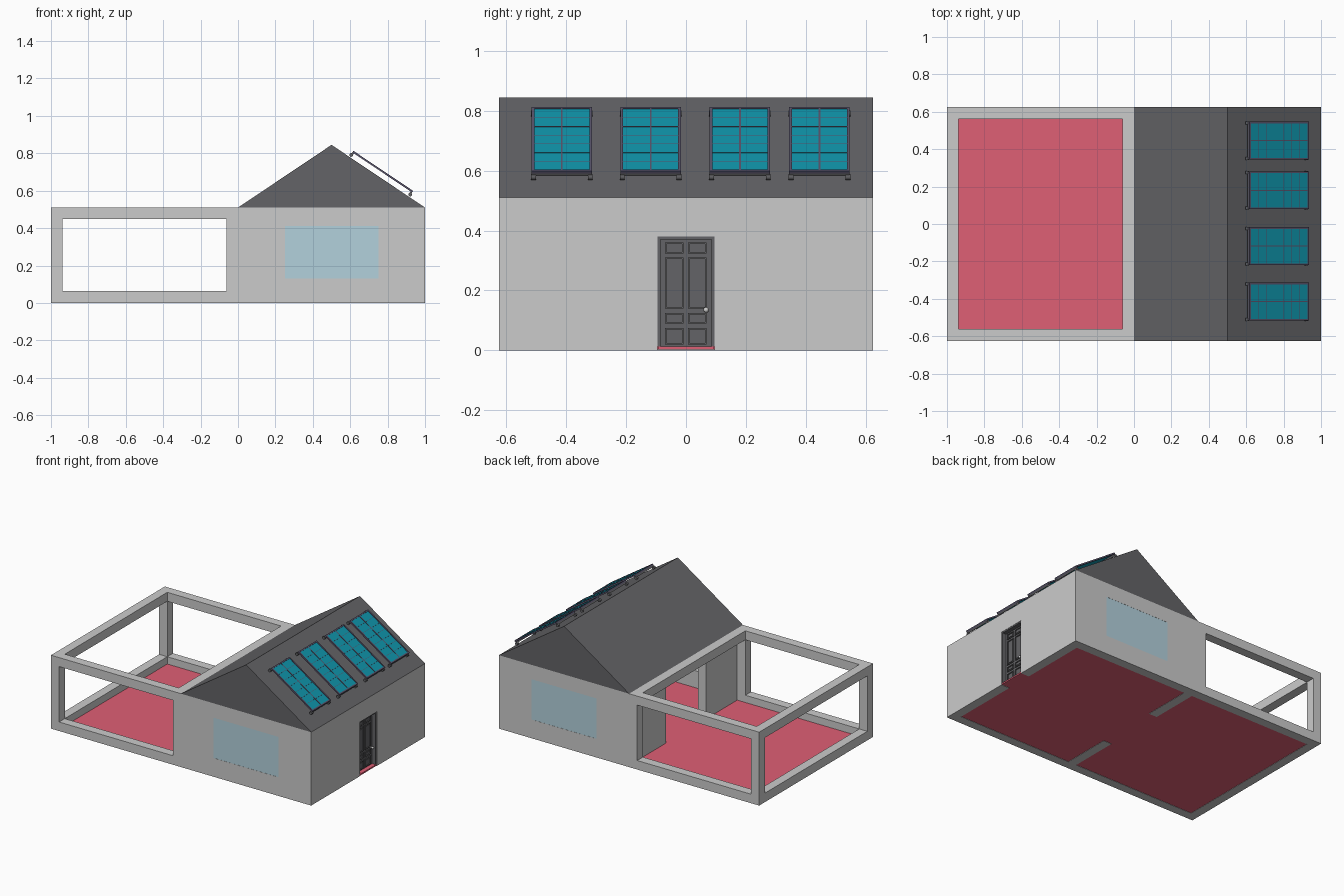
import bpy, bmesh, math
from mathutils import Matrix, Vector

if "Cube" in bpy.data.objects:
    bpy.data.objects.remove(bpy.data.objects["Cube"])

W, H, D, T = 1.0, 0.51, 0.625, 0.0625   # half length, wall height, half depth, wall thickness
RIDGE = 0.845


def colour(name, rgb):
    m = bpy.data.materials.new(name)
    m.diffuse_color = (*rgb, 1)
    m.use_nodes = True
    m.node_tree.nodes["Principled BSDF"].inputs["Base Color"].default_value = m.diffuse_color
    return m


RED = colour("red_floor", (0.74, 0.115, 0.178))
DARK = colour("dark_grey", (0.127, 0.127, 0.135))
PURPLE = colour("frame_slate", (0.10, 0.09, 0.15))
TEAL = colour("solar_teal", (0.005, 0.30, 0.41))
GLASS = colour("glass_blue", (0.45, 0.64, 0.72))


def finish(name, bm, mat=None):
    bmesh.ops.recalc_face_normals(bm, faces=bm.faces)
    me = bpy.data.meshes.new(name)
    bm.to_mesh(me)
    bm.free()
    ob = bpy.data.objects.new(name, me)
    bpy.context.collection.objects.link(ob)
    if mat:
        me.materials.append(mat)
    return ob


def add_box(bm, x0, x1, y0, y1, z0, z1):
    m = Matrix.Translation(((x0 + x1) / 2, (y0 + y1) / 2, (z0 + z1) / 2))
    bmesh.ops.create_cube(bm, size=1, matrix=m @ Matrix.Diagonal((x1 - x0, y1 - y0, z1 - z0, 1)))


def boxes(name, items, mat=None, matrix=None):
    bm = bmesh.new()
    for b in items:
        add_box(bm, *b)
    if matrix:
        bm.transform(matrix)
    return finish(name, bm, mat)


# Walls and open patio frame: one block with the rooms and openings cut out
walls = boxes("walls", [(-W, W, -D, D, 0, H)])
i, top = D - T, H - T
cuts = {
    "cut_patio": (-W + T, -T, -i, i, -1, 2),
    "cut_under_beam": (-T - 0.01, 0, -i, i, -1, top),
    "cut_room": (T, W - T, -i, i, -1, 2),
    "cut_doorway": (-0.02, T + 0.02, -0.22, 0.22, -1, top),
    "cut_patio_sides": (-W + T, -T, -1, 1, T, top),
    "cut_patio_end": (-2, -W + 0.1, -i, i, T, top),
    "cut_windows": (0.25, 0.75, -1, 1, 0.13, 0.41),
    "cut_front_door": (W - 0.1, 2, -0.095, 0.095, -1, 0.38),
}
for name, b in cuts.items():
    c = boxes(name, [b])
    c.hide_render = True
    c.hide_set(True)
    c.display_type = 'WIRE'
    mod = walls.modifiers.new(name, 'BOOLEAN')
    mod.operation, mod.solver, mod.object = 'DIFFERENCE', 'EXACT', c

# Floor, fitted around the dividing wall and running under the door
boxes("floor", [(-W + T, 0, -i, i, 0.002, 0.012),
                (0, T, -0.22, 0.22, 0.002, 0.012),
                (T, W - T, -i, i, 0.002, 0.012),
                (W - T, W - 0.001, -0.094, 0.094, 0.002, 0.012)], RED)

# Gable roof: triangle profile extruded front to back
bm = bmesh.new()
tri = bm.faces.new([bm.verts.new(p) for p in ((0, -D, H), (W, -D, H), (W / 2, -D, RIDGE))])
ext = bmesh.ops.extrude_face_region(bm, geom=[tri])
bmesh.ops.translate(bm, vec=(0, 2 * D, 0), verts=[v for v in ext["geom"] if isinstance(v, bmesh.types.BMVert)])
finish("gable_roof", bm, DARK)

# Window panes, front and back
for side, s in (("front", -1), ("back", 1)):
    y0, y1 = sorted((s * 0.605, s * 0.624))
    boxes(side + "_window_glass", [(0.25, 0.75, y0, y1, 0.13, 0.41)], GLASS)

# Door: casing, leaf and raised panels with mouldings
parts = [(0.945, 0.998, -0.095, -0.086, 0.012, 0.38),
         (0.945, 0.998, 0.086, 0.095, 0.012, 0.38),
         (0.945, 0.998, -0.086, 0.086, 0.371, 0.38),
         (0.945, 0.970, -0.086, 0.086, 0.012, 0.371)]
for y0, y1 in ((-0.07, -0.008), (0.006, 0.068)):
    for z0, z1 in ((0.02, 0.075), (0.09, 0.125), (0.14, 0.31), (0.323, 0.36)):
        m = 0.005
        parts += [(0.970, 0.976, y0, y1, z0, z0 + m), (0.970, 0.976, y0, y1, z1 - m, z1),
                  (0.970, 0.976, y0, y0 + m, z0 + m, z1 - m), (0.970, 0.976, y1 - m, y1, z0 + m, z1 - m),
                  (0.970, 0.974, y0 + 0.01, y1 - 0.01, z0 + 0.01, z1 - 0.01)]
boxes("front_door", parts, DARK)

# Door knob
bm = bmesh.new()
bmesh.ops.create_uvsphere(bm, u_segments=16, v_segments=10, radius=0.009,
                          matrix=Matrix.Translation((0.988, 0.067, 0.135)))
bmesh.ops.create_cone(bm, cap_ends=True, segments=12, radius1=0.004, radius2=0.004, depth=0.016,
                      matrix=Matrix.Translation((0.977, 0.067, 0.135)) @ Matrix.Rotation(math.pi / 2, 4, 'Y'))
knob = finish("door_knob", bm)
for p in knob.data.polygons:
    p.use_smooth = True

# Solar panels, built flat then tilted to the right roof slope
tilt = math.atan2(RIDGE - H, W / 2)
L, B, t = 0.192, 0.101, 0.009   # half length, half width, border width
for n, y in enumerate((-0.415, -0.118, 0.18, 0.446), 1):
    place = Matrix.Translation((0.774, y, 0.702)) @ Matrix.Rotation(tilt, 4, 'Y')
    boxes(f"solar_cells_{n}", [(-L + t, L - t, -B + t, B - t, -0.003, 0.002)], TEAL, place)
    bars = [(-L, L, -B, -B + t, -0.005, 0.005), (-L, L, B - t, B, -0.005, 0.005),
            (-L, -L + t, -B + t, B - t, -0.005, 0.005), (L - t, L, -B + t, B - t, -0.005, 0.005),
            (-L + t, L - t, -0.003, 0.003, -0.003, 0.004)]
    for k in range(1, 7):
        x = -L + t + (2 * L - 2 * t) * k / 7
        bars.append((x - 0.001, x + 0.001, -B + t, B - t, -0.003, 0.003))
    boxes(f"solar_frame_{n}", bars, PURPLE, place)
    # Mounting rails and round feet
    bm = bmesh.new()
    for sx in (-1, 1):
        add_box(bm, sx * (L - 0.005) - 0.005, sx * (L - 0.005) + 0.005, -B, B, -0.016, -0.005)
        for sy in (-1, 1):
            bmesh.ops.create_cone(bm, cap_ends=True, segments=16, radius1=0.010, radius2=0.010, depth=0.016,
                                  matrix=Matrix.Translation((sx * (L - 0.002), sy * (B - 0.006), -0.020))
                                  @ Matrix.Rotation(math.pi / 2, 4, 'X'))
    bm.transform(place)
    finish(f"solar_mount_{n}", bm, DARK)
